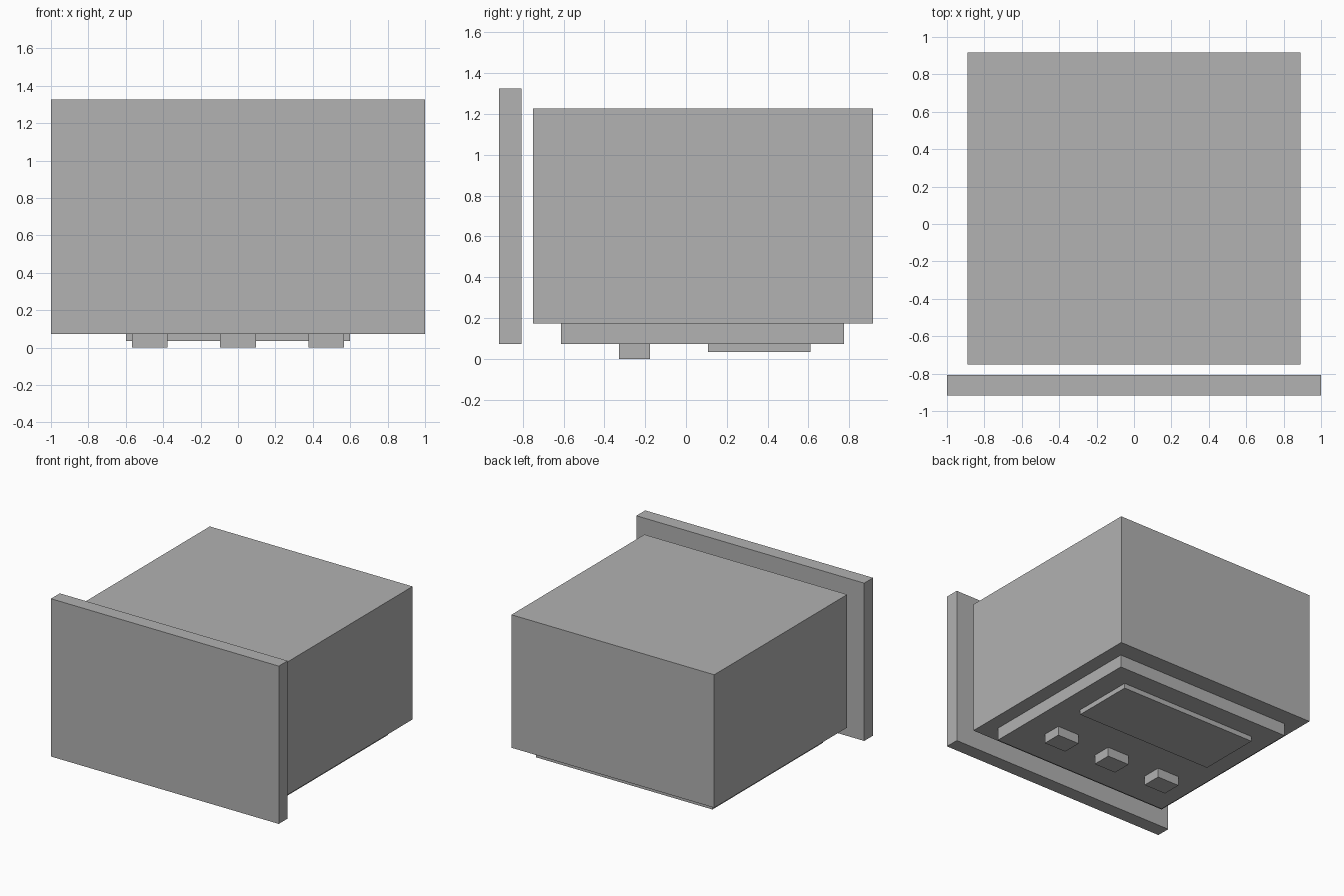
import bpy

cube = bpy.data.objects.get("Cube")
if cube:
    bpy.data.objects.remove(cube, do_unlink=True)

# One plain grey for every part
grey = bpy.data.materials.new("plain_grey")
grey.use_nodes = True
colour = (0.445, 0.445, 0.445, 1)
grey.diffuse_color = colour
grey.node_tree.nodes["Principled BSDF"].inputs["Base Color"].default_value = colour


def box(name, x, y, z):
    """Add a box from its (min, max) range on each axis."""
    ranges = (x, y, z)
    bpy.ops.mesh.primitive_cube_add(size=1)
    obj = bpy.context.object
    obj.name = name
    centre = [(a + b) / 2 for a, b in ranges]
    size = [b - a for a, b in ranges]
    for v in obj.data.vertices:
        v.co = [c + s * p for c, s, p in zip(centre, size, v.co)]
    obj.data.materials.append(grey)
    return obj


# Front plate, standing clear of the body
box("front_plate", (-1, 1), (-0.917, -0.806), (0.073, 1.325))

# Main body and the stepped base below it
box("body", (-0.89, 0.89), (-0.75, 0.917), (0.172, 1.227))
box("base", (-0.775, 0.775), (-0.612, 0.775), (0.073, 0.172))

# Raised panel under the rear of the base
box("bottom_panel", (-0.6, 0.6), (0.108, 0.61), (0.034, 0.073))

# Row of three blocks under the front of the base
for side, cx in (("right", -0.472), ("middle", 0), ("left", 0.472)):
    box(side + "_block", (cx - 0.096, cx + 0.096), (-0.328, -0.176), (0, 0.073))
